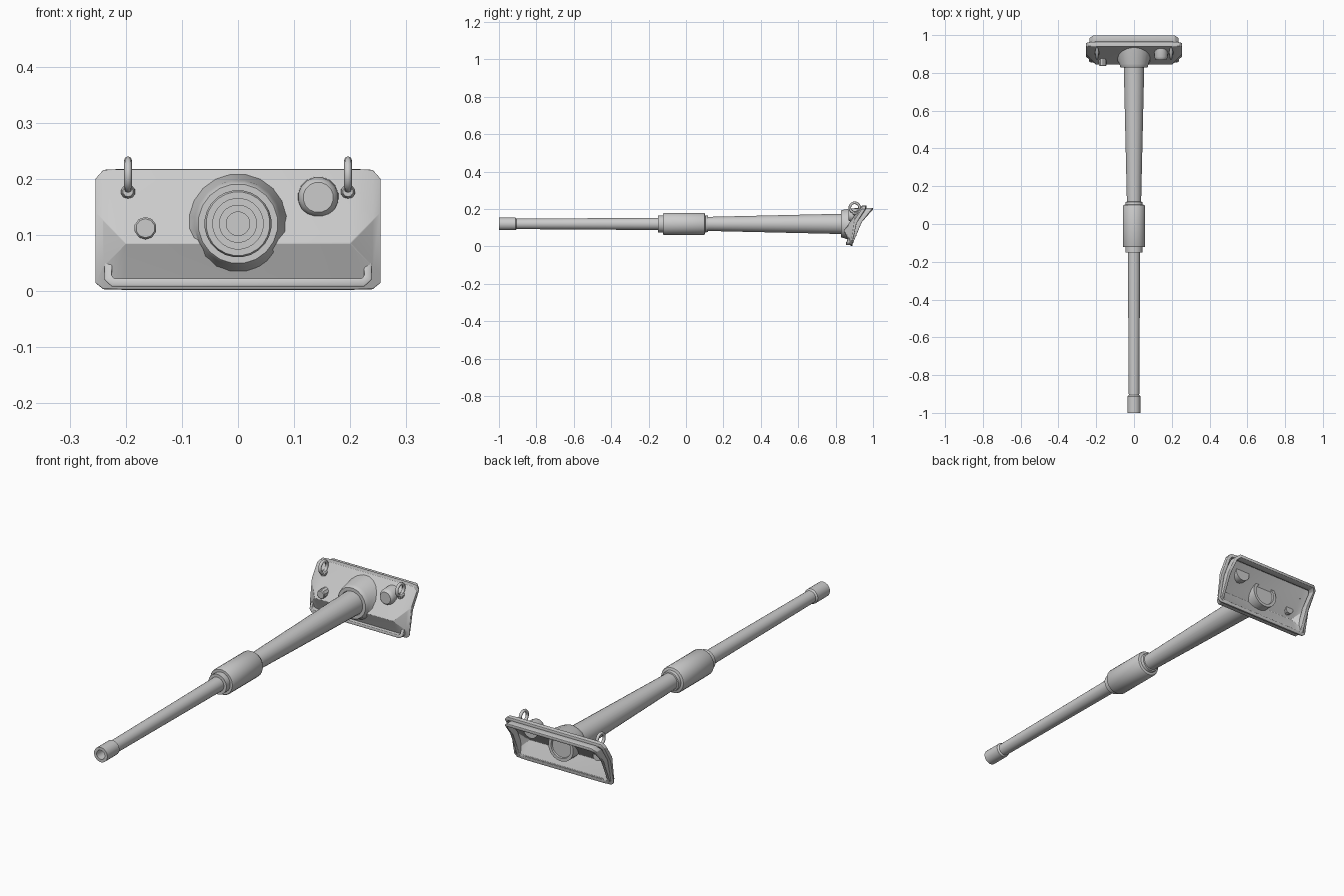
import bpy, bmesh, math
from mathutils import Vector

if "Cube" in bpy.data.objects:
    bpy.data.objects.remove(bpy.data.objects["Cube"])

AXIS_Z = 0.12
grey = bpy.data.materials.new("light_grey")
grey.diffuse_color = (0.6, 0.6, 0.6, 1)
grey.use_nodes = True
grey.node_tree.nodes["Principled BSDF"].inputs["Base Color"].default_value = grey.diffuse_color


def finish(name, bm, angle=30):
    me = bpy.data.meshes.new(name)
    bm.to_mesh(me)
    bm.free()
    ob = bpy.data.objects.new(name, me)
    bpy.context.collection.objects.link(ob)
    me.materials.append(grey)
    bpy.ops.object.select_all(action='DESELECT')
    ob.select_set(True)
    bpy.context.view_layer.objects.active = ob
    bpy.ops.object.shade_smooth_by_angle(angle=math.radians(angle))
    return ob


def lathe(name, profile, x=0, z=AXIS_Z, n=24, warp=None):
    """Turn (y, radius) points around an axis along y; radius 0 closes the end."""
    bm = bmesh.new()
    rings = []
    for y, r in profile:
        ring = []
        for i in range(n):
            a = 2 * math.pi * (i + 0.5) / n
            p = Vector((x + r * math.cos(a), y, z + r * math.sin(a)))
            ring.append(bm.verts.new(warp(p) if warp else p))
        rings.append(ring)
    for a, b in zip(rings, rings[1:]):
        for i in range(n):
            j = (i + 1) % n
            bm.faces.new((a[i], a[j], b[j], b[i]))
    bmesh.ops.remove_doubles(bm, verts=bm.verts, dist=1e-5)
    bmesh.ops.recalc_face_normals(bm, faces=bm.faces)
    return finish(name, bm)


def orient_outward(bm, centre):
    bmesh.ops.recalc_face_normals(bm, faces=bm.faces)
    bm.normal_update()
    if sum(f.normal.dot(f.calc_center_median() - centre) * f.calc_area() for f in bm.faces) < 0:
        bmesh.ops.reverse_faces(bm, faces=bm.faces)


def thicken(ob, thickness, bevel):
    m = ob.modifiers.new("wall", 'SOLIDIFY')
    m.thickness, m.offset = thickness, -1
    b = ob.modifiers.new("soft_edges", 'BEVEL')
    b.width, b.segments = bevel, 2
    b.limit_method, b.angle_limit = 'ANGLE', math.radians(35)


def skin_y(z):
    """Depth of the mantlet's front surface at height z."""
    if z > 0.085:
        return 0.843 + (z - 0.085) * 0.735
    return 0.843 + (0.085 - z) * 0.45


# Gun tube: muzzle collar, thin tube, sleeve, tapered rear tube, hollow bore
lathe("gun_barrel", [
    (-0.8, 0), (-0.8, 0.021), (-1, 0.021), (-1, 0.034), (-0.912, 0.034),
    (-0.905, 0.028), (-0.15, 0.033), (-0.15, 0.046), (-0.122, 0.046),
    (-0.122, 0.057), (-0.116, 0.06), (0.094, 0.06), (0.1, 0.057),
    (0.103, 0.046), (0.117, 0.044), (0.118, 0.038), (0.85, 0.055), (0.85, 0)])

# Mantlet shell: profiles (y, z) at three stations, mirrored
stations = [
    (0.254, [(0.958, 0.2), (0.94, 0.2), (0.9, 0.14), (0.885, 0.03), (0.886, 0.015), (0.888, 0.014)]),
    (0.24, [(0.962, 0.216), (0.942, 0.216), (0.885, 0.126), (0.874, 0.044), (0.882, 0.004), (0.887, 0.003)]),
    (0.2, [(0.965, 0.218), (0.94, 0.217), (0.843, 0.085), (0.843, 0.085), (0.88, 0.003), (0.89, 0.002)]),
]
bm = bmesh.new()
rows = [[bm.verts.new((-x, y, z)) for y, z in prof] for x, prof in stations]
rows += [[bm.verts.new((x, y, z)) for y, z in prof] for x, prof in reversed(stations)]
for a, b in zip(rows, rows[1:]):
    for i in range(5):
        bm.faces.new((a[i], a[i + 1], b[i + 1], b[i]))
for row, s in ((rows[0], -1), (rows[-1], 1)):
    bm.faces.new(row + [bm.verts.new((s * 0.254, 0.912, 0.125))])
bmesh.ops.remove_doubles(bm, verts=bm.verts, dist=1e-5)
orient_outward(bm, Vector((0, 0.93, 0.11)))
thicken(finish("mantlet_shell", bm), 0.016, 0.005)


# Rear rim: an angled frame set just inside the shell
def rim_y(z):
    if z < 0.13:
        return 0.89 + (z - 0.01) * 0.417
    return 0.94 + (z - 0.13) * 0.77


half = [(0.215, 0.206), (0.235, 0.19), (0.238, 0.13), (0.238, 0.02), (0.225, 0.008)]
loop = half + [(-x, z) for x, z in reversed(half)]
bm = bmesh.new()
front = [bm.verts.new((x, rim_y(z) - 0.035, z)) for x, z in loop]
back = [bm.verts.new((x, rim_y(z), z)) for x, z in loop]
for i in range(len(loop)):
    j = (i + 1) % len(loop)
    bm.faces.new((front[i], front[j], back[j], back[i]))
orient_outward(bm, Vector((0, 0.93, 0.11)))
thicken(finish("rear_rim", bm), 0.015, 0.002)


# Flared fairing that blends the gun into the mantlet
def onto_skin(p):
    if p.y > 0.9:
        p.y = max(0.852, skin_y(p.z) + 0.008)
    return p


lathe("gun_fairing", [(0.845, 0.05), (0.828, 0.056), (0.828, 0.071), (0.832, 0.074),
                      (0.848, 0.078), (0.95, 0.09)], n=20, warp=onto_skin)
# Breech plate inside the mantlet
lathe("breech_plate", [(0.86, 0.064), (0.912, 0.064), (0.912, 0.05),
                       (0.905, 0.048), (0.905, 0)])
# Sight housing and small machine gun port
lathe("sight_housing", [(0.868, 0), (0.868, 0.027), (0.873, 0.032), (0.885, 0.036),
                        (0.928, 0.037), (0.928, 0)], x=0.143, z=0.167, n=16)
lathe("small_port", [(0.836, 0), (0.836, 0.017), (0.84, 0.02),
                     (0.886, 0.02), (0.886, 0)], x=-0.165, z=0.112, n=10)

# Lifting rings with foot pads
for side, s in (("left", -1), ("right", 1)):
    bpy.ops.mesh.primitive_torus_add(
        location=(s * 0.196, 0.902, 0.207), rotation=(0, math.pi / 2, 0),
        major_radius=0.026, minor_radius=0.007, major_segments=18, minor_segments=8)
    ring = bpy.context.object
    ring.name = side + "_lifting_ring"
    ring.data.materials.append(grey)
    bpy.ops.object.shade_smooth_by_angle(angle=math.radians(50))
    lathe(side + "_ring_foot", [(0.893, 0), (0.893, 0.009), (0.904, 0.013), (0.92, 0.013)],
          x=s * 0.196, z=0.177, n=10)
